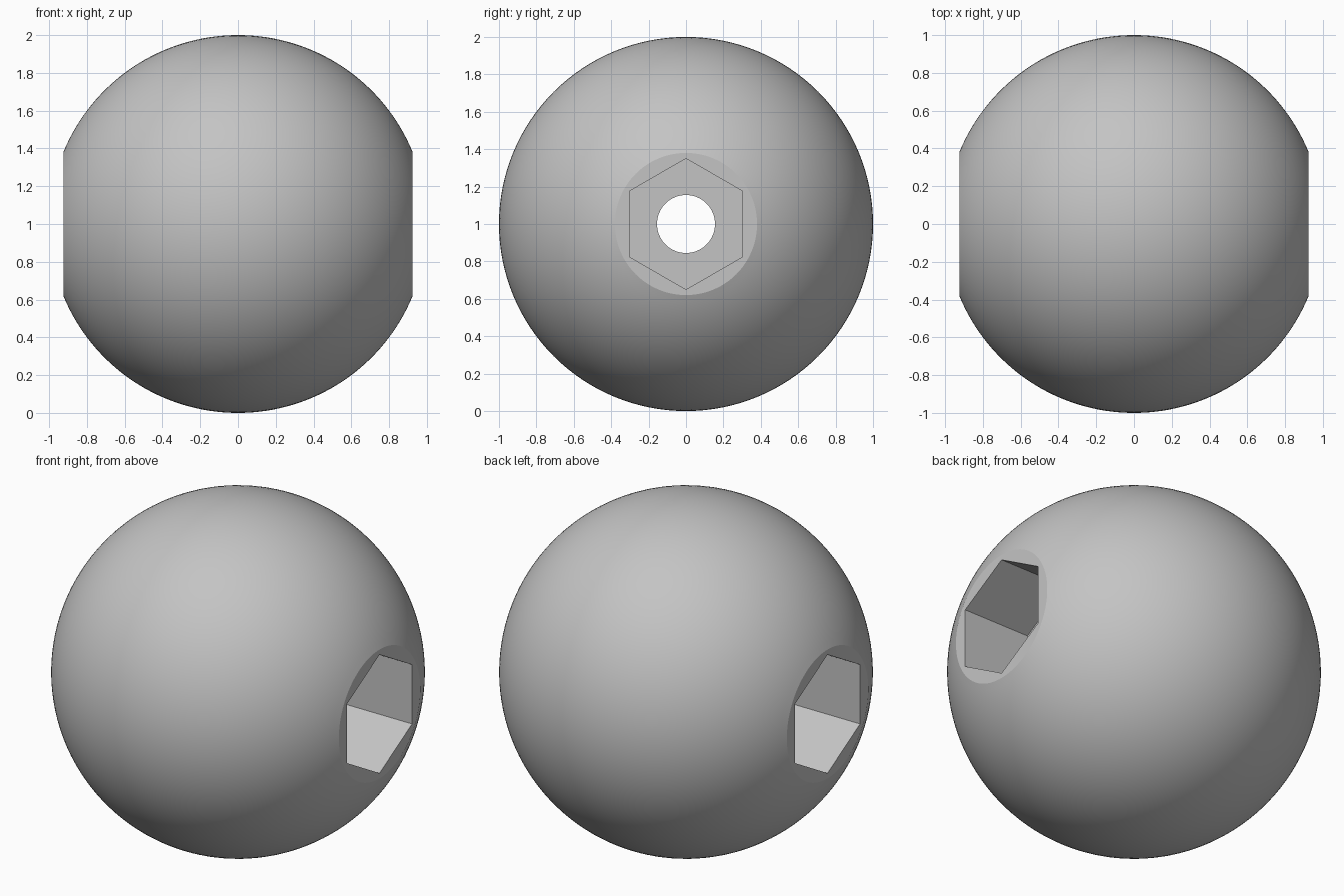
import bpy
import bmesh
from math import sin, cos, asin, pi, tau

cube = bpy.data.objects.get("Cube")
if cube:
    bpy.data.objects.remove(cube)

FLAT_X = 0.925       # end flats of the ball
SOCKET_FLOOR = 0.49  # floor of each hexagonal socket
SOCKET_RADIUS = 0.35
BORE_RADIUS = 0.155

steel = bpy.data.materials.new("grey steel")
steel.use_nodes = True
steel.diffuse_color = (0.55, 0.55, 0.55, 1)
steel.node_tree.nodes["Principled BSDF"].inputs["Base Color"].default_value = (0.55, 0.55, 0.55, 1)


def turned(name, profile, sides):
    """Closed solid from (x, radius) rings around the x axis, a corner pointing up."""
    bm = bmesh.new()
    rings = [[bm.verts.new((x, r * sin(tau * i / sides), 1 + r * cos(tau * i / sides)))
              for i in range(sides)] for x, r in profile]
    for a, b in zip(rings, rings[1:]):
        for i in range(sides):
            j = (i + 1) % sides
            bm.faces.new((a[i], a[j], b[j], b[i]))
    bm.faces.new(rings[0])
    bm.faces.new(rings[-1])
    bmesh.ops.recalc_face_normals(bm, faces=bm.faces)
    mesh = bpy.data.meshes.new(name)
    bm.to_mesh(mesh)
    bm.free()
    mesh.materials.append(steel)
    obj = bpy.data.objects.new(name, mesh)
    bpy.context.collection.objects.link(obj)
    return obj


# Ball with a flat at each end
steps = 64
limit = asin(FLAT_X)
angles = [limit * (2 * i / steps - 1) for i in range(steps + 1)]
ball = turned("ball", [(sin(a), cos(a)) for a in angles], 128)

# Hexagonal sockets and the round bore joining them
cutters = [
    turned("left_socket_cutter", [(SOCKET_FLOOR, SOCKET_RADIUS), (1.2, SOCKET_RADIUS)], 6),
    turned("right_socket_cutter", [(-1.2, SOCKET_RADIUS), (-SOCKET_FLOOR, SOCKET_RADIUS)], 6),
    turned("bore_cutter", [(-1.3, BORE_RADIUS), (1.3, BORE_RADIUS)], 64),
]
bpy.ops.object.select_all(action='DESELECT')
bpy.context.view_layer.objects.active = ball
ball.select_set(True)
for cutter in cutters:
    cutter.hide_render = True
    cut = ball.modifiers.new(cutter.name, 'BOOLEAN')
    cut.operation = 'DIFFERENCE'
    cut.solver = 'EXACT'
    cut.object = cutter
    bpy.ops.object.modifier_apply(modifier=cut.name)
    bpy.data.objects.remove(cutter)

# Smooth ball and bore, crisp flats and sockets
bpy.ops.object.shade_smooth_by_angle(angle=pi / 9)
for face in ball.data.polygons:
    if abs(face.normal.x) > 0.999:
        face.use_smooth = False
